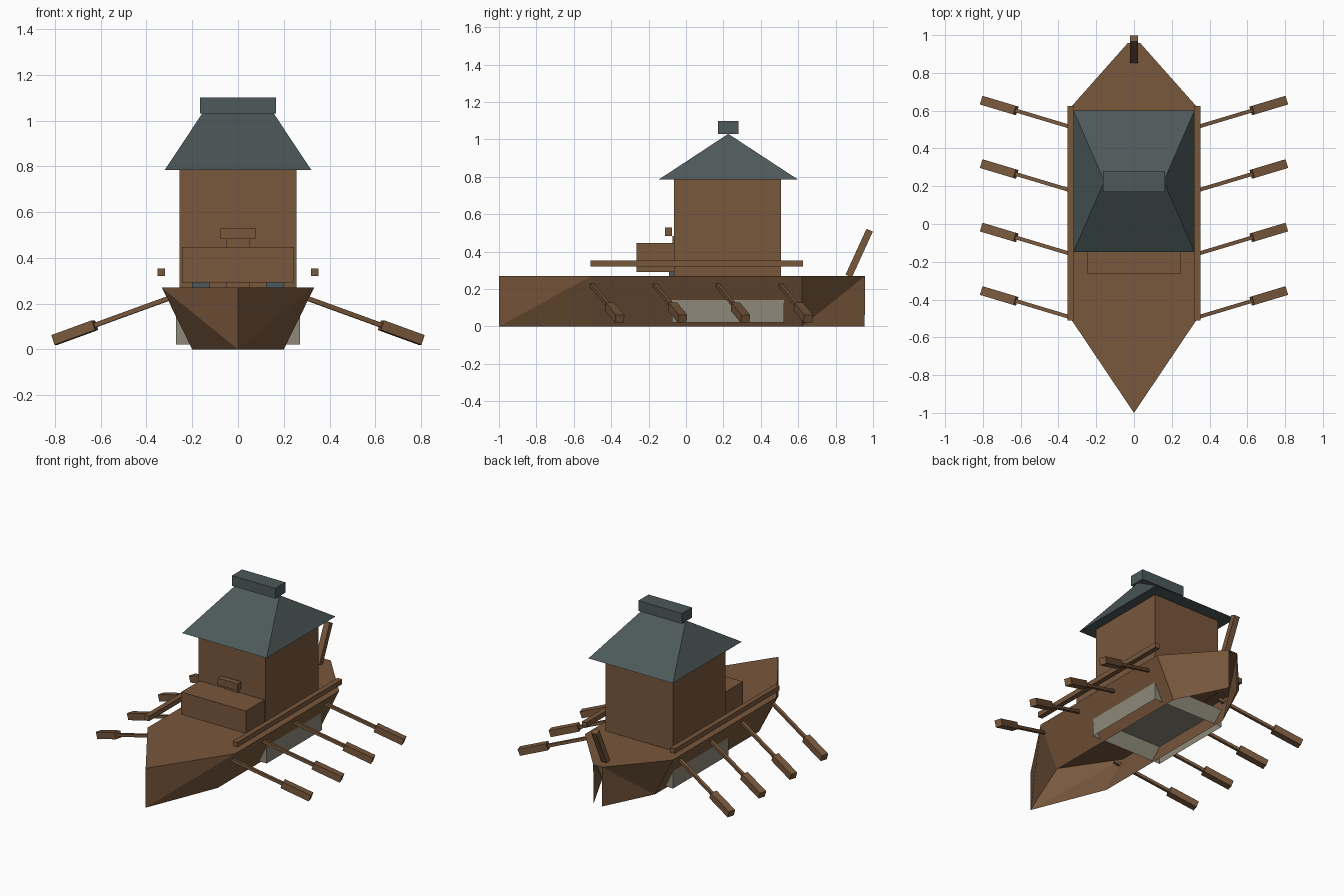
import bpy, bmesh, math
from mathutils import Vector, Matrix

if "Cube" in bpy.data.objects:
    bpy.data.objects.remove(bpy.data.objects["Cube"])


def material(name, rgb):
    m = bpy.data.materials.new(name)
    m.diffuse_color = (*rgb, 1)
    m.use_nodes = True
    m.node_tree.nodes["Principled BSDF"].inputs["Base Color"].default_value = m.diffuse_color
    return m


WOOD = material("brown wood", (0.19, 0.097, 0.046))
SLATE = material("slate roof", (0.074, 0.1, 0.1))
STONE = material("pale grey", (0.27, 0.25, 0.19))


def finish(name, bm, mat):
    bmesh.ops.recalc_face_normals(bm, faces=bm.faces)
    me = bpy.data.meshes.new(name)
    bm.to_mesh(me)
    bm.free()
    me.materials.append(mat)
    ob = bpy.data.objects.new(name, me)
    bpy.context.collection.objects.link(ob)
    return ob


def add_box(bm, lo, hi):
    lo, hi = Vector(lo), Vector(hi)
    size = hi - lo
    mtx = Matrix.Translation((lo + hi) / 2) @ Matrix.Diagonal((*size, 1))
    bmesh.ops.create_cube(bm, size=1, matrix=mtx)


def box(name, lo, hi, mat, open_bottom=False):
    bm = bmesh.new()
    add_box(bm, lo, hi)
    if open_bottom:
        low = min(bm.faces, key=lambda f: f.calc_center_median().z)
        bmesh.ops.delete(bm, geom=[low], context='FACES_ONLY')
    return finish(name, bm, mat)


def add_bar(bm, a, b, w, h):
    """Square bar running from a to b."""
    a, b = Vector(a), Vector(b)
    d = b - a
    z = d.normalized()
    x = z.cross(Vector((0, 0, 1))).normalized()
    y = z.cross(x)
    rot = Matrix((x, y, z)).transposed().to_4x4()
    mtx = Matrix.Translation((a + b) / 2) @ rot @ Matrix.Diagonal((w, h, d.length, 1))
    bmesh.ops.create_cube(bm, size=1, matrix=mtx)


# Hull: closed deck, open underneath and at the narrow stern
bm = bmesh.new()
D, B = 0.27, 0.0
bow_top, bow_low = bm.verts.new((0, -1, D)), bm.verts.new((0, -1, B))
rims = []
for s in (1, -1):
    t = [bm.verts.new((s * x, y, D)) for x, y in ((0.333, -0.505), (0.333, 0.62), (0.033, 0.958))]
    l = [bm.verts.new((s * x, y, B)) for x, y in ((0.2, -0.505), (0.2, 0.62), (0.033, 0.955))]
    bm.faces.new((bow_top, bow_low, t[0]))
    bm.faces.new((bow_low, l[0], t[0]))
    bm.faces.new((t[0], l[0], l[1], t[1]))
    bm.faces.new((t[1], l[1], t[2]))
    bm.faces.new((l[1], l[2], t[2]))
    rims.append(t)
bm.faces.new([bow_top] + rims[0] + rims[1][::-1])
finish("hull", bm, WOOD)

# Pale keel box, hollow from below
box("keel_box", (-0.27, -0.075, 0.022), (0.27, 0.525, 0.145), STONE, True)

# Cabin with door, bracket, front locker and small windows
box("cabin", (-0.255, -0.065, 0.265), (0.255, 0.507, 0.79), WOOD)
box("front_locker", (-0.245, -0.265, 0.292), (0.245, -0.06, 0.447), WOOD)
box("door", (-0.053, -0.072, 0.27), (0.053, -0.06, 0.485), WOOD)
box("door_lintel", (-0.076, -0.113, 0.483), (0.076, -0.074, 0.53), WOOD)
for s, n in ((1, "right"), (-1, "left")):
    box("window_" + n, (s * 0.16 - 0.038, -0.09, 0.27), (s * 0.16 + 0.038, -0.06, 0.4), SLATE)

# Hipped roof
bm = bmesh.new()
Z = 0.785
e = [bm.verts.new(p) for p in ((-0.32, -0.147, Z), (0.32, -0.147, Z), (0.32, 0.6, Z), (-0.32, 0.6, Z))]
r0, r1 = bm.verts.new((-0.157, 0.226, 1.03)), bm.verts.new((0.157, 0.226, 1.03))
for f in ((e[0], e[1], r1, r0), (e[1], e[2], r1), (e[2], e[3], r0, r1), (e[3], e[0], r0), e):
    bm.faces.new(f)
finish("roof", bm, SLATE)
box("roof_ridge_cap", (-0.165, 0.17, 1.03), (0.165, 0.28, 1.1), SLATE)

# Side rails
for s, n in ((1, "right"), (-1, "left")):
    box("rail_" + n, (s * 0.335 - 0.017, -0.51, 0.32), (s * 0.335 + 0.017, 0.625, 0.354), WOOD)

# Steering post, leaning back
bm = bmesh.new()
add_bar(bm, (0, 0.87, 0.27), (0, 0.982, 0.515), 0.04, 0.037)
finish("steering_post", bm, WOOD)

# Four oars on each side
for s, n in ((1, "right"), (-1, "left")):
    for i in range(4):
        y0 = 0.494 - 0.336 * i

        def at(x):
            return (s * x, y0 + 0.3 * (x - 0.27), 0.235 - 0.364 * (x - 0.27))
        bm = bmesh.new()
        add_bar(bm, at(0.27), at(0.64), 0.02, 0.02)
        add_bar(bm, at(0.625), at(0.802), 0.048, 0.045)
        finish("oar_%s_%d" % (n, i + 1), bm, WOOD)
